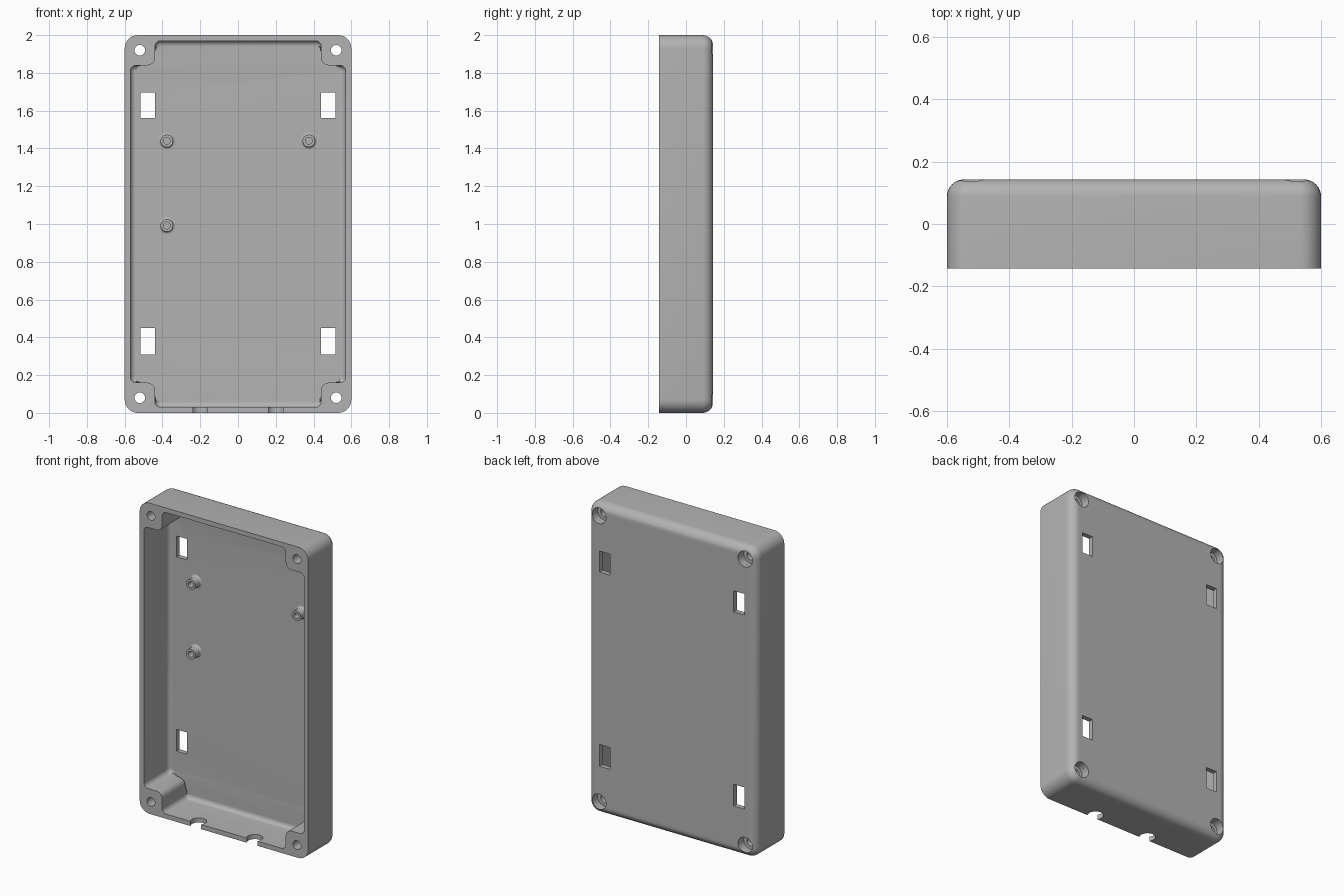
import bpy, bmesh, math
from mathutils import Vector

if "Cube" in bpy.data.objects:
    bpy.data.objects.remove(bpy.data.objects["Cube"])

FRONT, BACK, FLOOR = -0.143, 0.143, 0.112

grey = bpy.data.materials.new("grey plastic")
grey.use_nodes = True
grey.diffuse_color = (0.45, 0.45, 0.45, 1)
grey.node_tree.nodes["Principled BSDF"].inputs["Base Color"].default_value = (0.45, 0.45, 0.45, 1)


def make_object(name, bm):
    bmesh.ops.recalc_face_normals(bm, faces=bm.faces)
    mesh = bpy.data.meshes.new(name)
    bm.to_mesh(mesh)
    bm.free()
    mesh.materials.append(grey)
    obj = bpy.data.objects.new(name, mesh)
    bpy.context.collection.objects.link(obj)
    return obj


def outline(corners, inset, steps=8):
    """Right-angled counter-clockwise outline (x, z, radius), inset and rounded."""
    points = []
    for i, (x, z, r) in enumerate(corners):
        p = Vector((x, z))
        a = (p - Vector(corners[i - 1][:2])).normalized()
        b = (Vector(corners[(i + 1) % len(corners)][:2]) - p).normalized()
        p += inset * (b - a)
        r += -inset if a.cross(b) > 0 else inset
        centre = p + r * (b - a)
        for k in range(steps + 1):
            t = math.pi / 2 * k / steps
            points.append(centre + r * (a * math.sin(t) - b * math.cos(t)))
    return points


def filleted_block(name, corners, y0, y1, fillet, steps=8):
    """Prism along y whose far edge is rounded."""
    levels = [(y0, 0)]
    for k in range(steps + 1):
        t = math.pi / 2 * k / steps
        levels.append((y1 - fillet * (1 - math.sin(t)), fillet * (1 - math.cos(t))))
    bm = bmesh.new()
    rings = [[bm.verts.new((p.x, y, p.y)) for p in outline(corners, d)] for y, d in levels]
    for lower, upper in zip(rings, rings[1:]):
        for i in range(len(lower)):
            bm.faces.new((lower[i - 1], lower[i], upper[i], upper[i - 1]))
    bm.faces.new(rings[0])
    bm.faces.new(rings[-1])
    return make_object(name, bm)


def lathe(name, profile, x, z, sides=32):
    """Spin (radius, y) points about a y-parallel axis; ends close on the axis."""
    bm = bmesh.new()
    verts = [bm.verts.new((x + r, y, z)) for r, y in profile]
    edges = [bm.edges.new(pair) for pair in zip(verts, verts[1:])]
    bmesh.ops.spin(bm, geom=verts + edges, cent=(x, 0, z), axis=(0, 1, 0),
                   angle=math.tau, steps=sides)
    bmesh.ops.remove_doubles(bm, verts=bm.verts, dist=1e-5)
    return make_object(name, bm)


def box(name, x0, x1, y0, y1, z0, z1):
    bm = bmesh.new()
    bmesh.ops.create_cube(bm, size=1)
    for v in bm.verts:
        v.co = ((x0 + x1) / 2 + v.co.x * (x1 - x0), (y0 + y1) / 2 + v.co.y * (y1 - y0),
                (z0 + z1) / 2 + v.co.z * (z1 - z0))
    return make_object(name, bm)


def cut(body, cutter):
    bpy.context.view_layer.objects.active = body
    mod = body.modifiers.new("cut", "BOOLEAN")
    mod.operation, mod.solver, mod.object = "DIFFERENCE", "EXACT", cutter
    bpy.ops.object.modifier_apply(modifier=mod.name)
    bpy.data.objects.remove(cutter)


def smooth(obj):
    bpy.ops.object.select_all(action="DESELECT")
    obj.select_set(True)
    bpy.context.view_layer.objects.active = obj
    bpy.ops.object.shade_smooth_by_angle(angle=math.radians(30))


# Outer shell with rounded back edge
R = 0.07
shell = filleted_block("enclosure_shell",
                       [(-0.6, 0, R), (0.6, 0, R), (0.6, 2, R), (-0.6, 2, R)],
                       FRONT, BACK, 0.055)

# Cavity that leaves a solid screw block in each corner
quarter = [(0.57, 1.84, 0.03), (0.44, 1.84, 0.04), (0.44, 1.97, 0.03)]
right = [(x, 2 - z, r) for x, z, r in reversed(quarter)] + quarter
left = [(-x, z, r) for x, z, r in reversed(right)]
cut(shell, filleted_block("cavity", right + left, FRONT - 0.1, FLOOR, 0.028))

for sx in (-1, 1):
    for z in (0.08, 1.92):
        # Screw holes, counterbored from the back
        cut(shell, lathe("screw_hole", [(0, -0.3), (0.028, -0.3), (0.028, 0.085),
                                        (0.05, 0.085), (0.05, 0.3), (0, 0.3)], sx * 0.52, z))
    # Mounting slots through the floor
    for z0, z1 in ((0.31, 0.45), (1.56, 1.695)):
        x0, x1 = sorted((sx * 0.44, sx * 0.515))
        cut(shell, box("slot", x0, x1, 0, 0.3, z0, z1))
    # Round cable notches in the bottom wall, open to the front
    bm = bmesh.new()
    ring = [bm.verts.new((sx * 0.2 + 0.047 * math.cos(math.tau * k / 32),
                          FRONT + 0.028 + 0.047 * math.sin(math.tau * k / 32), -0.1))
            for k in range(32)]
    face = bm.faces.new(ring)
    top = bmesh.ops.extrude_face_region(bm, geom=[face])["geom"]
    bmesh.ops.translate(bm, vec=(0, 0, 0.18),
                        verts=[v for v in top if isinstance(v, bmesh.types.BMVert)])
    cut(shell, make_object("cable_notch", bm))

smooth(shell)

# Board standoffs with flared feet and blind holes
TIP = FLOOR - 0.055
flare = [(0.045 - 0.012 * math.sin(math.pi / 2 * k / 5),
          FLOOR - 0.012 * (1 - math.cos(math.pi / 2 * k / 5))) for k in range(6)]
profile = [(0, FLOOR + 0.005), (0.045, FLOOR + 0.005)] + flare + [
    (0.033, TIP), (0.018, TIP), (0.018, FLOOR - 0.01), (0, FLOOR - 0.01)]
for name, x, z in (("upper_right", -0.377, 1.44), ("upper_left", 0.375, 1.44),
                   ("middle_right", -0.377, 0.992)):
    smooth(lathe(name + "_standoff", profile, x, z))
